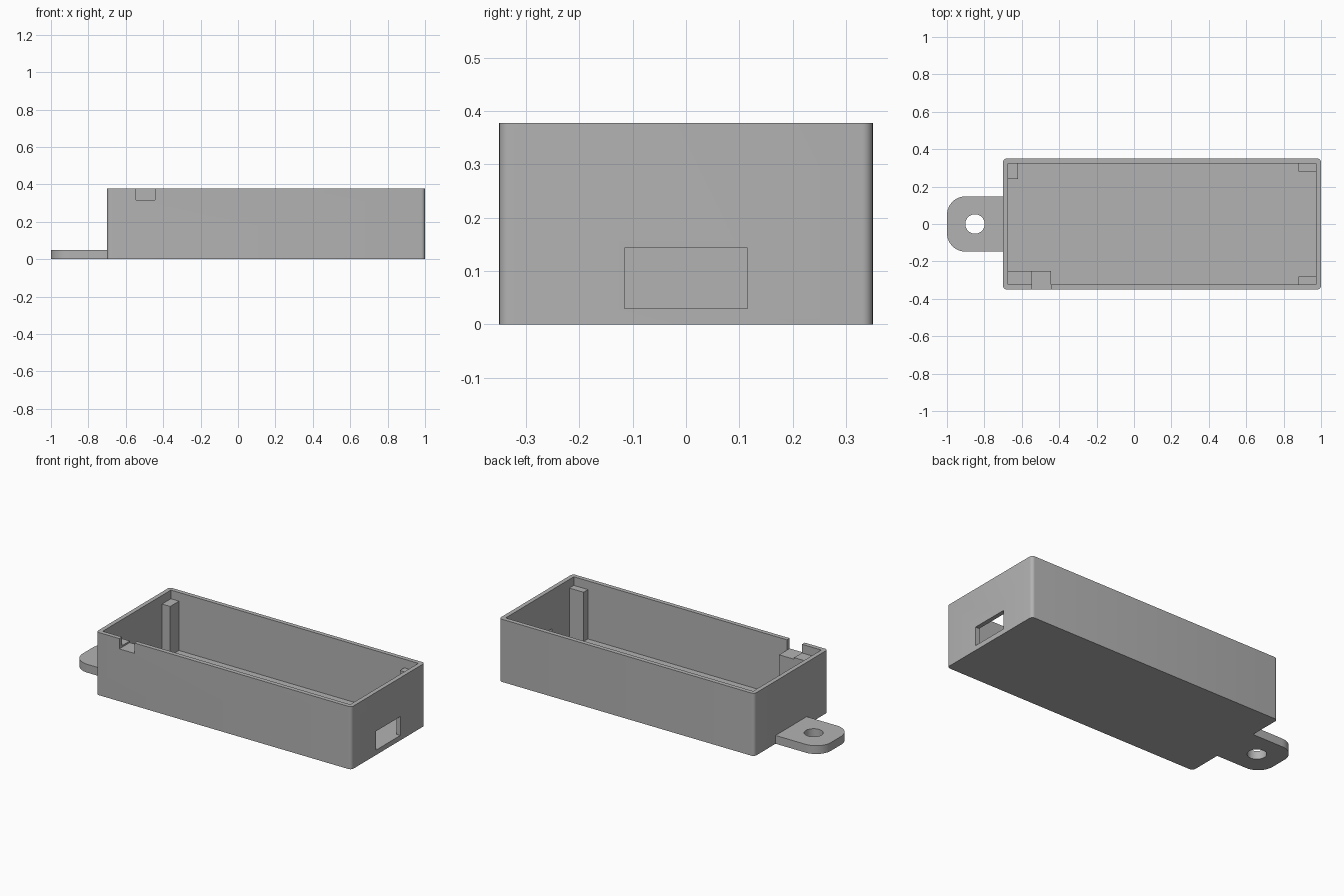
import bpy, bmesh
from math import pi, cos, sin

old = bpy.data.objects.get("Cube")
if old:
    bpy.data.objects.remove(old, do_unlink=True)

grey = bpy.data.materials.new("plain grey")
grey.use_nodes = True
colour = (0.45, 0.45, 0.45, 1)
grey.diffuse_color = colour
grey.node_tree.nodes["Principled BSDF"].inputs["Base Color"].default_value = colour


def prism(name, outline, z0, z1):
    """Upright solid from a counter-clockwise outline."""
    bm = bmesh.new()
    face = bm.faces.new([bm.verts.new((x, y, z0)) for x, y in outline])
    top = bmesh.ops.extrude_face_region(bm, geom=[face])["geom"]
    bmesh.ops.translate(bm, vec=(0, 0, z1 - z0),
                        verts=[g for g in top if isinstance(g, bmesh.types.BMVert)])
    bmesh.ops.recalc_face_normals(bm, faces=bm.faces)
    mesh = bpy.data.meshes.new(name)
    bm.to_mesh(mesh)
    bm.free()
    mesh.materials.append(grey)
    obj = bpy.data.objects.new(name, mesh)
    bpy.context.collection.objects.link(obj)
    return obj


def arc(cx, cy, r, start, end, steps):
    return [(cx + r * cos(start + (end - start) * i / steps),
             cy + r * sin(start + (end - start) * i / steps)) for i in range(steps + 1)]


def box(name, x0, x1, y0, y1, z0, z1):
    return prism(name, [(x0, y0), (x1, y0), (x1, y1), (x0, y1)], z0, z1)


def combine(target, tool, operation):
    """Apply a boolean and remove the tool object."""
    tool.hide_render = True
    mod = target.modifiers.new("boolean", "BOOLEAN")
    mod.operation, mod.object, mod.solver = operation, tool, "EXACT"
    bpy.context.view_layer.objects.active = target
    bpy.ops.object.modifier_apply(modifier=mod.name)
    bpy.data.objects.remove(tool, do_unlink=True)


FLOOR, RIM, POST_TOP, NOTCH = 0.028, 0.377, 0.325, 0.315
LEFT, RIGHT, HALF, WALL, R = -0.7, 1.0, 0.35, 0.026, 0.02

# Tray with rounded upright corners
outline = []
for i, (x, y) in enumerate([(RIGHT - R, HALF - R), (LEFT + R, HALF - R),
                            (LEFT + R, R - HALF), (RIGHT - R, R - HALF)]):
    outline += arc(x, y, R, i * pi / 2, (i + 1) * pi / 2, 6)
tray = prism("tray", outline, 0, RIM)
combine(tray, box("cavity", LEFT + WALL, RIGHT - WALL, WALL - HALF, HALF - WALL,
                  FLOOR, 0.5), "DIFFERENCE")

# Corner posts, sunk slightly into the walls and floor
sink, base = 0.01, 0.01
wall_y = HALF - WALL + sink
posts = [(0.88, RIGHT - WALL + sink, 0.282, wall_y),
         (0.88, RIGHT - WALL + sink, -wall_y, -0.282),
         (LEFT + WALL - sink, -0.62, 0.24, wall_y),
         (LEFT + WALL - sink, -0.445, -wall_y, -0.25)]
for post in posts:
    combine(tray, box("post", *post, base, POST_TOP), "UNION")

# Cable notch in the front wall and port window in the end wall
combine(tray, box("notch", -0.545, -0.445, -0.5, -0.2, NOTCH, 0.5), "DIFFERENCE")
combine(tray, box("window", 0.9, 1.1, -0.115, 0.115, 0.0295, 0.143), "DIFFERENCE")

# Mounting tab with rounded end and screw hole
r, half = 0.1, 0.148
tab = prism("mounting_tab", [(LEFT + 0.01, -half), (LEFT + 0.01, half)]
            + arc(r - 1, half - r, r, pi / 2, pi, 12)
            + arc(r - 1, r - half, r, pi, 1.5 * pi, 12), 0, 0.05)
combine(tab, prism("screw_hole", arc(-0.85, 0, 0.052, 0, 2 * pi, 32)[:-1], -0.1, 0.2),
        "DIFFERENCE")
combine(tray, tab, "UNION")

# Smooth the rounded corners, keep the edges crisp
bpy.ops.object.select_all(action="DESELECT")
tray.select_set(True)
bpy.context.view_layer.objects.active = tray
bpy.ops.object.shade_smooth_by_angle(angle=pi / 6)
